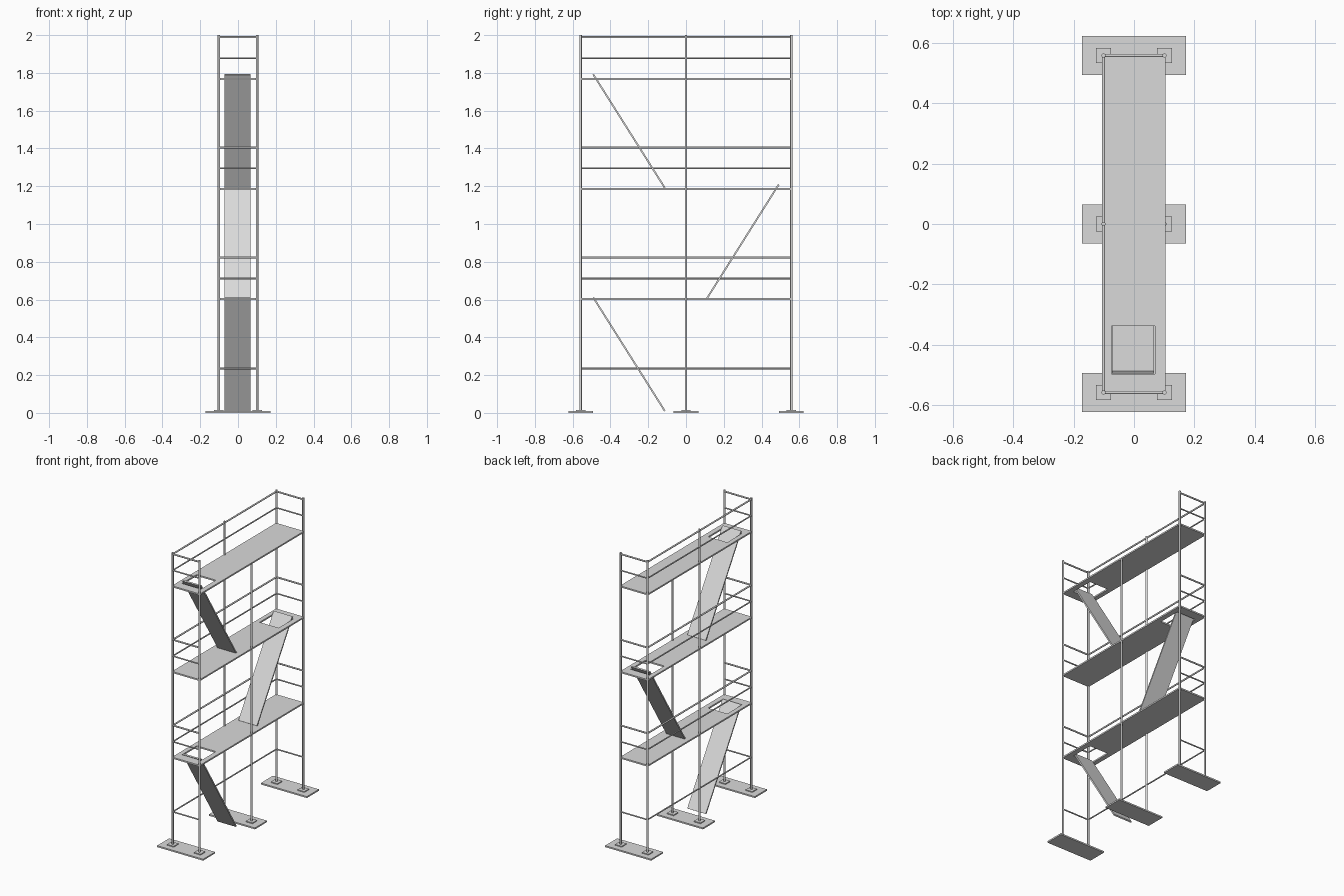
import bpy, bmesh, math
from mathutils import Vector

old = bpy.data.objects.get("Cube")
if old:
    bpy.data.objects.remove(old, do_unlink=True)

steel = bpy.data.materials.new("light_grey_steel")
steel.use_nodes = True
GREY = (0.7, 0.7, 0.7, 1)
steel.diffuse_color = GREY
steel.node_tree.nodes["Principled BSDF"].inputs["Base Color"].default_value = GREY

POST_X, POST_Y = 0.101, 0.558
DECKS = (0.602, 1.185, 1.768)      # deck heights
THICK = 0.01


def finish(name, bm):
    mesh = bpy.data.meshes.new(name)
    bmesh.ops.recalc_face_normals(bm, faces=bm.faces)
    bm.to_mesh(mesh)
    bm.free()
    mesh.materials.append(steel)
    obj = bpy.data.objects.new(name, mesh)
    bpy.context.collection.objects.link(obj)
    return obj


def box(name, center, size):
    bm = bmesh.new()
    bmesh.ops.create_cube(bm, size=1)
    bmesh.ops.scale(bm, vec=size, verts=bm.verts)
    bmesh.ops.translate(bm, vec=center, verts=bm.verts)
    return finish(name, bm)


def tube(name, start, end, radius):
    start, end = Vector(start), Vector(end)
    axis = end - start
    bm = bmesh.new()
    bmesh.ops.create_cone(bm, cap_ends=True, segments=12, radius1=radius,
                          radius2=radius, depth=axis.length)
    bmesh.ops.rotate(bm, matrix=axis.to_track_quat('Z', 'Y').to_matrix(), verts=bm.verts)
    bmesh.ops.translate(bm, vec=(start + end) / 2, verts=bm.verts)
    obj = finish(name, bm)
    bpy.ops.object.select_all(action='DESELECT')
    obj.select_set(True)
    bpy.context.view_layer.objects.active = obj
    bpy.ops.object.shade_smooth_by_angle(angle=math.radians(40))
    return obj


def deck(name, z, side):
    """Plank with a rectangular hatch opening near one end."""
    xs = (-0.105, -0.074, 0.07, 0.105)
    ys = sorted((-0.56, side * 0.338, side * 0.497, 0.56))
    bm = bmesh.new()
    grid = [[bm.verts.new((x, y, z - THICK / 2)) for y in ys] for x in xs]
    for i in range(3):
        for j in range(3):
            if (i, j) != (1, 1):
                bm.faces.new((grid[i][j], grid[i + 1][j],
                              grid[i + 1][j + 1], grid[i][j + 1]))
    top = bmesh.ops.extrude_face_region(bm, geom=bm.faces[:])["geom"]
    bmesh.ops.translate(bm, vec=(0, 0, THICK),
                        verts=[g for g in top if isinstance(g, bmesh.types.BMVert)])
    return finish(name, bm)


def ramp(name, z, side):
    """Sloping board from the level below up through the hatch."""
    low, high = Vector((0, side * 0.112, z)), Vector((0, side * 0.491, z + 0.601))
    slope = high - low
    obj = box(name, (0, 0, 0), (0.139, 0.009, slope.length))
    obj.location = (low + high) / 2 + Vector((-0.003, 0, 0.006))
    obj.rotation_euler.x = math.atan2(-slope.y, slope.z)
    return obj


# Ground plates, feet and posts
for row, y in (("front", -POST_Y), ("middle", 0), ("back", POST_Y)):
    box(row + "_ground_plate", (0, y, 0.005), (0.346, 0.13, 0.01))
    for side, x in (("right", -POST_X), ("left", POST_X)):
        short = row == "middle" and side == "left"
        box(f"{row}_{side}_foot", (x, y, 0.0125), (0.05, 0.05, 0.007))
        tube(f"{row}_{side}_post", (x, y, 0.01),
             (x, y, DECKS[-1] if short else 2.0), 0.0065)

# Guard rails around the right side and both ends
rail_heights = [0.235] + [z + step for z in DECKS for step in (0.11, 0.221)]
for i, z in enumerate(rail_heights):
    radius = 0.0055 if i and i % 2 == 0 else 0.0045
    tube(f"side_rail_{i}", (-POST_X, -POST_Y, z), (-POST_X, POST_Y, z), radius)
    for end, y in (("front", -POST_Y), ("back", POST_Y)):
        tube(f"{end}_rail_{i}", (-POST_X, y, z), (POST_X, y, z), radius)

# Decks and ramps, alternating ends
for i, z in enumerate(DECKS):
    side = 1 if i == 1 else -1
    deck(f"deck_{i + 1}", z, side)
    ramp(f"ramp_{i + 1}", DECKS[i - 1] if i else 0.004, side)
